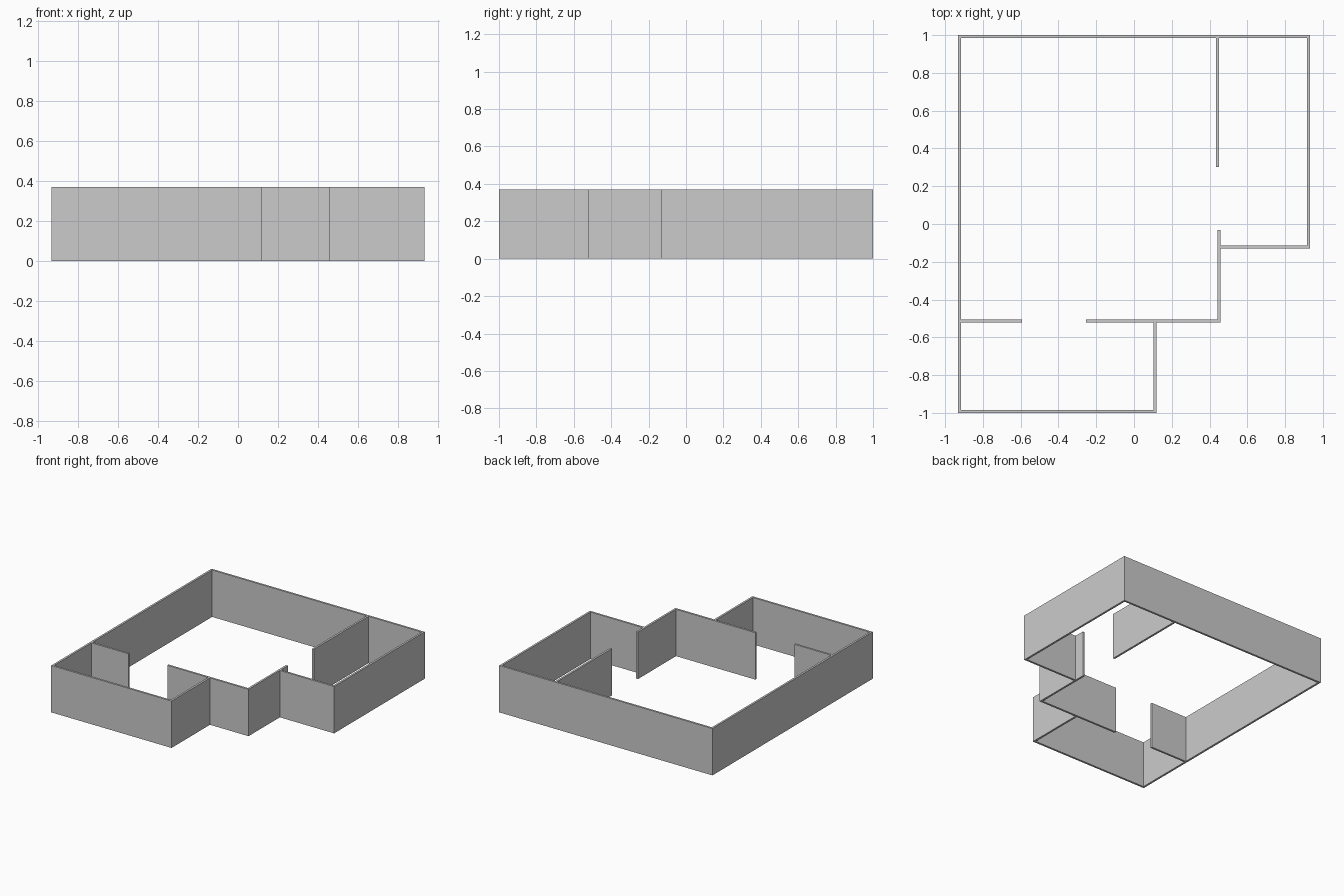
import bpy

if "Cube" in bpy.data.objects:
    bpy.data.objects.remove(bpy.data.objects["Cube"])

HEIGHT = 0.37
T = 0.016  # wall thickness


def wall(name, x0, x1, y0, y1):
    """Upright wall slab standing on z = 0, given its plan rectangle."""
    bpy.ops.mesh.primitive_cube_add(size=1, location=((x0 + x1) / 2, (y0 + y1) / 2, HEIGHT / 2))
    ob = bpy.context.object
    ob.name = name
    ob.scale = (x1 - x0, y1 - y0, HEIGHT)
    bpy.ops.object.transform_apply(location=False, rotation=False, scale=True)


def wall_x(name, x0, x1, y):
    """Wall running along x, y is its front face."""
    wall(name, x0, x1, y, y + T)


def wall_y(name, x, y0, y1):
    """Wall running along y, x is its right face."""
    wall(name, x - T, x, y0, y1)


LEFT, RIGHT = -0.931, 0.931
INNER = LEFT + T
ROOM_X = 0.457     # right side of the main room
HALL_Y = -0.521    # front side of the main room
SIDE_Y = -0.131    # front side of the right room
PORCH_X = 0.12     # right side of the front room

# Outer walls
wall_y("left_wall", INNER, -1, 1 - T)
wall_x("back_wall", LEFT, RIGHT, 1 - T)
wall_y("right_wall", RIGHT, SIDE_Y, 1 - T)
wall_x("right_room_front_wall", ROOM_X, RIGHT - T, SIDE_Y)
wall_x("front_wall", INNER, PORCH_X, -1)
wall_y("front_room_right_wall", PORCH_X, -1 + T, HALL_Y)

# Inner walls, with a doorway gap in each pair
wall_y("right_partition_back", 0.451, 0.302, 1 - T)
wall_y("right_partition_front", ROOM_X, HALL_Y + T, -0.032)
wall_x("front_partition_left", INNER, -0.592, HALL_Y)
wall_x("front_partition_right", -0.253, ROOM_X, HALL_Y)
